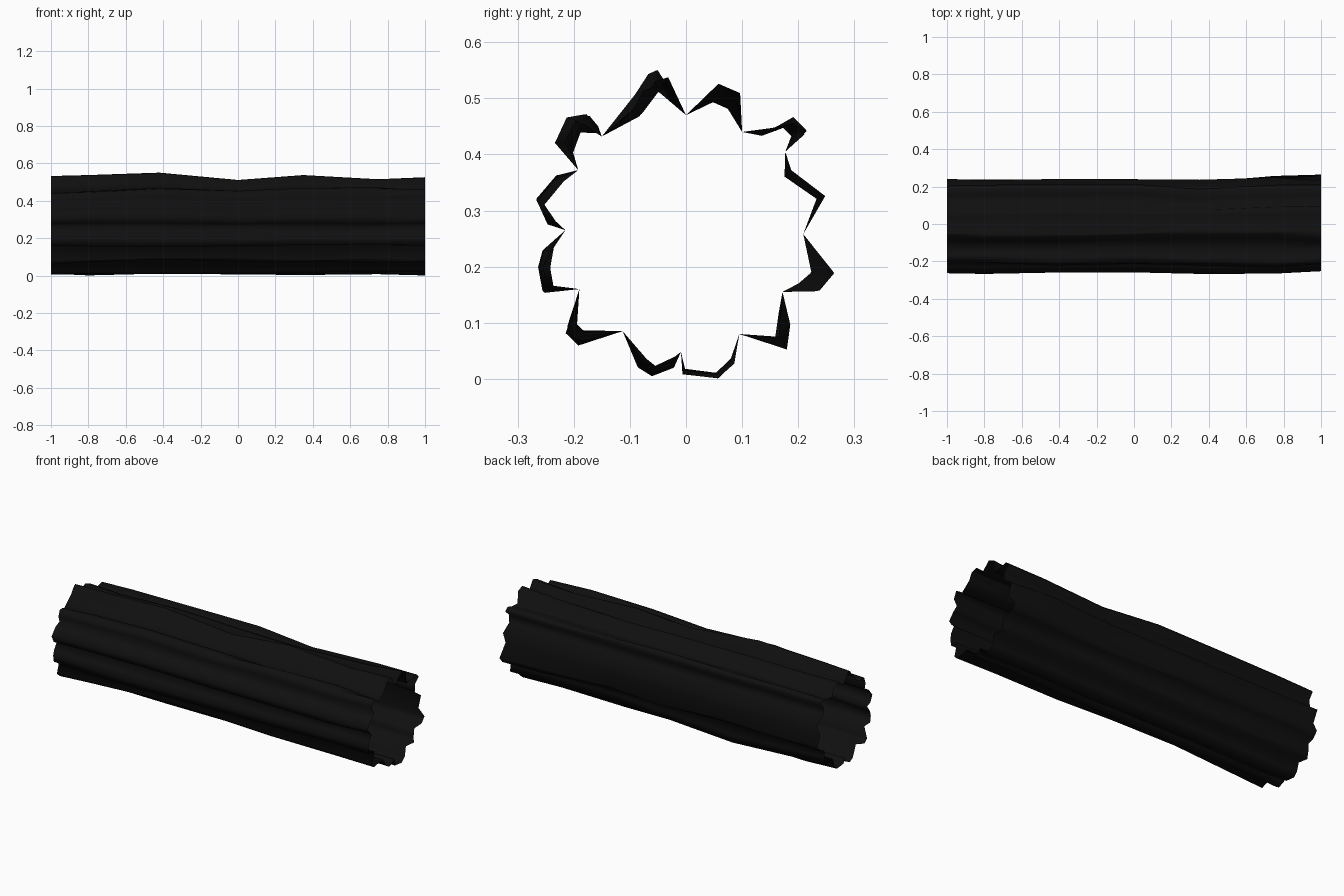
import bpy, bmesh, random
from mathutils import Vector

if "Cube" in bpy.data.objects:
    bpy.data.objects.remove(bpy.data.objects["Cube"])

random.seed(4)
STATIONS = [-1, -0.8, -0.42, 0, 0.35, 0.75, 1]
CENTRE = Vector((0, 0.265))

# each bark ridge: how far it swells, then its average (y, z) section;
# the first point is the fixed valley. Clockwise from the top.
ridges = [
    (.02, (0, .47), (.047, .511), (.087, .495)),
    (.017, (.1, .44), (.15, .439), (.187, .453), (.202, .438)),
    (.01, (.177, .405), (.18, .365), (.239, .321)),
    (.023, (.209, .258), (.245, .188), (.222, .166)),
    (.016, (.172, .155), (.177, .109), (.174, .067)),
    (.006, (.095, .08), (.082, .032), (.057, .007), (-.004, .014)),
    (.012, (-.009, .048), (-.025, .03), (-.062, .015), (-.078, .028)),
    (.014, (-.113, .085), (-.187, .073), (-.207, .093)),
    (.012, (-.19, .16), (-.247, .16), (-.253, .196), (-.246, .228)),
    (.01, (-.215, .265), (-.241, .278), (-.26, .316), (-.226, .355)),
    (.02, (-.192, .372), (-.213, .416), (-.195, .456), (-.169, .453)),
    (.026, (-.15, .432), (-.085, .481), (-.065, .517), (-.039, .526)),
]
# swell along the log for the ridge that forms the top outline
top_swell = [.3, .5, 1, -.5, .4, -.4, 0]

bm = bmesh.new()
rings = [[] for _ in STATIONS]
for k, (amount, *points) in enumerate(ridges):
    waves = top_swell if k == 11 else [random.uniform(-1, 1) for _ in STATIONS]
    for i, point in enumerate(points):
        p = Vector(point)
        out = (p - CENTRE).normalized()
        side = Vector((-out.y, out.x))
        for ring, x, w in zip(rings, STATIONS, waves):
            q = p
            if i:
                q = p + out * amount * w + side * random.uniform(-.5, .5) * amount
            ring.append(bm.verts.new((x, q.x, max(0, q.y))))

# bark strips between neighbouring sections
n = len(rings[0])
for a, b in zip(rings, rings[1:]):
    for i in range(n):
        j = (i + 1) % n
        bm.faces.new((a[i], a[j], b[j], b[i]))
bmesh.ops.recalc_face_normals(bm, faces=bm.faces)

# hollow log, open at both ends
mesh = bpy.data.meshes.new("hollow_log")
bm.to_mesh(mesh)
bm.free()
log = bpy.data.objects.new("hollow_log", mesh)
bpy.context.collection.objects.link(log)
mesh.shade_smooth()

bark = bpy.data.materials.new("dark_bark")
bark.diffuse_color = (.005, .005, .005, 1)
bark.use_nodes = True
bark.node_tree.nodes["Principled BSDF"].inputs["Base Color"].default_value = bark.diffuse_color
mesh.materials.append(bark)
